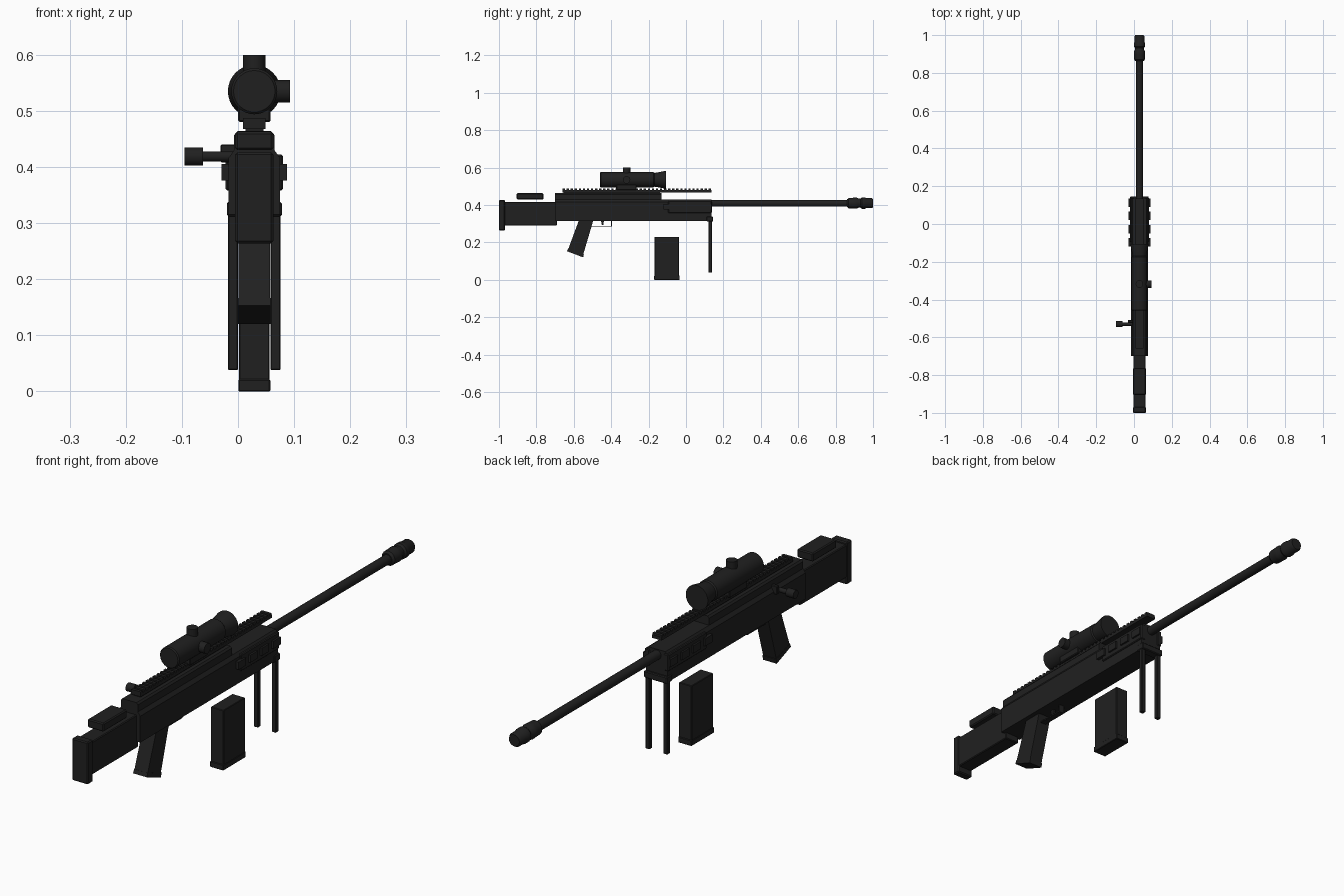
import bpy, bmesh, math
from mathutils import Vector, Matrix

if "Cube" in bpy.data.objects:
    bpy.data.objects.remove(bpy.data.objects["Cube"])

CX = 0.029  # centre line of the gun body


def material(name, v):
    m = bpy.data.materials.new(name)
    m.diffuse_color = (v, v, v, 1)
    m.use_nodes = True
    m.node_tree.nodes["Principled BSDF"].inputs["Base Color"].default_value = m.diffuse_color
    return m


BLACK = material("gunmetal black", 0.0145)


def finish(name, bm, smooth=False):
    bmesh.ops.recalc_face_normals(bm, faces=bm.faces)
    me = bpy.data.meshes.new(name)
    bm.to_mesh(me)
    bm.free()
    me.materials.append(BLACK)
    ob = bpy.data.objects.new(name, me)
    bpy.context.collection.objects.link(ob)
    if smooth:
        bpy.ops.object.select_all(action='DESELECT')
        ob.select_set(True)
        bpy.context.view_layer.objects.active = ob
        bpy.ops.object.shade_smooth_by_angle(angle=math.radians(35))
    return ob


def add_box(bm, x0, x1, y0, y1, z0, z1):
    m = Matrix.Translation(((x0 + x1) / 2, (y0 + y1) / 2, (z0 + z1) / 2)) \
        @ Matrix.Diagonal((x1 - x0, y1 - y0, z1 - z0, 1))
    bmesh.ops.create_cube(bm, size=1, matrix=m)


def boxes(name, specs, bevel=0.0):
    bm = bmesh.new()
    for s in specs:
        add_box(bm, *s)
    ob = finish(name, bm)
    if bevel:
        b = ob.modifiers.new("edge", 'BEVEL')
        b.width, b.segments = bevel, 1
    return ob


def cbox(hw, y0, y1, z0, z1):
    """Box spec centred on the gun's centre line."""
    return (CX - hw, CX + hw, y0, y1, z0, z1)


def extrude(name, pts, vec):
    bm = bmesh.new()
    f = bm.faces.new([bm.verts.new(p) for p in pts])
    r = bmesh.ops.extrude_face_region(bm, geom=[f])
    bmesh.ops.translate(bm, vec=vec, verts=[g for g in r['geom'] if isinstance(g, bmesh.types.BMVert)])
    return finish(name, bm)


def lathe(name, profile, origin, axis, n=24):
    """Turn (distance, radius) pairs around an axis, ends capped."""
    bm = bmesh.new()
    q = Vector((0, 0, 1)).rotation_difference(Vector(axis))
    rings = []
    for d, r in profile:
        rings.append([bm.verts.new(Vector(origin) + q @ Vector((
            r * math.cos(2 * math.pi * i / n), r * math.sin(2 * math.pi * i / n), d)))
            for i in range(n)])
    for a, b in zip(rings, rings[1:]):
        for i in range(n):
            bm.faces.new((a[i], a[(i + 1) % n], b[(i + 1) % n], b[i]))
    bm.faces.new(rings[0])
    bm.faces.new(rings[-1])
    return finish(name, bm, True)


# Stock, butt plate and cheek rest
boxes("stock", [cbox(0.031, -0.975, -0.69, 0.29, 0.417)], 0.003)
boxes("butt_plate", [cbox(0.034, -1.0, -0.968, 0.264, 0.426)], 0.004)
boxes("cheek_rest", [cbox(0.034, -0.905, -0.762, 0.43, 0.463)], 0.004)

# Receiver: stepped cross-section with chamfered shoulders
half = [(0.046, 0.315), (0.046, 0.416), (0.036, 0.43)]
sec = half + [(-x, z) for x, z in reversed(half)]
extrude("receiver", [(CX + x, -0.70, z) for x, z in sec], (0, 0.835, 0))
top = [(0.036, 0.425), (0.036, 0.457), (0.03, 0.464)]
sec = top + [(-x, z) for x, z in reversed(top)]
extrude("upper_receiver", [(CX + x, -0.70, z) for x, z in sec], (0, 0.57, 0))

# Fore-end side plates with ribbed rails
plates, ribs = [], []
for s in (-1, 1):
    def side(a, b, y0, y1, z0, z1):
        xs = sorted((CX + s * a, CX + s * b))
        return (xs[0], xs[1], y0, y1, z0, z1)
    plates.append(side(0.03, 0.051, -0.095, 0.138, 0.358, 0.422))
    for k in range(4):
        y = -0.12 + k * 0.07
        ribs.append(side(0.04, 0.058, y, y + 0.045, 0.376, 0.405))
boxes("fore_end_plates", plates, 0.003)
boxes("side_rail_ribs", ribs)

# Top rail with teeth
teeth = [cbox(0.02, -0.66, 0.135, 0.468, 0.48)]
teeth += [cbox(0.02, -0.66 + i * 0.0217, -0.648 + i * 0.0217, 0.478, 0.487) for i in range(37)]
boxes("top_rail", teeth)
boxes("rail_riser", [cbox(0.016, -0.655, -0.14, 0.46, 0.47)])

# Barrel and muzzle brake
lathe("barrel", [(0, 0.018), (0.76, 0.018)], (CX, 0.12, 0.409), (0, 1, 0))
lathe("muzzle_brake", [(0, 0.021), (0.008, 0.028), (0.035, 0.029), (0.05, 0.03), (0.062, 0.024),
                       (0.07, 0.024), (0.078, 0.03), (0.095, 0.03), (0.1, 0.027), (0.13, 0.027),
                       (0.138, 0.022)], (CX, 0.862, 0.41), (0, 1, 0))

# Scope, turrets and mount
lathe("scope_tube", [(0, 0.037), (0.004, 0.041), (0.285, 0.041), (0.29, 0.037), (0.3, 0.038),
                     (0.345, 0.047), (0.352, 0.047)], (CX, -0.459, 0.535), (0, 1, 0), 32)
lathe("top_turret", [(0, 0.02), (0.065, 0.02)], (CX, -0.318, 0.535), (0, 0, 1))
lathe("side_turret", [(0, 0.02), (0.064, 0.02)], (CX, -0.318, 0.535), (1, 0, 0))
boxes("scope_mount", [cbox(0.029, -0.373, -0.265, 0.48, 0.51)], 0.003)

# Pistol grip, slanted, with a base cap
hw = 0.028
extrude("grip", [(CX - hw, y, z) for y, z in
                 [(-0.572, 0.32), (-0.495, 0.32), (-0.55, 0.134), (-0.63, 0.163)]], (2 * hw, 0, 0))
extrude("grip_base", [(CX - hw - 0.001, y, z) for y, z in
                      [(-0.63, 0.167), (-0.546, 0.138), (-0.55, 0.12), (-0.636, 0.153)]],
        (2 * hw + 0.002, 0, 0))

# Trigger and guard
boxes("trigger_guard", [cbox(0.012, -0.51, -0.395, 0.284, 0.289),
                        cbox(0.012, -0.4, -0.395, 0.284, 0.32)])
extrude("trigger", [(CX - 0.005, y, z) for y, z in
                    [(-0.455, 0.32), (-0.438, 0.32), (-0.442, 0.293), (-0.45, 0.293)]], (0.01, 0, 0))

# Detached magazine standing below
boxes("magazine", [cbox(0.027, -0.168, -0.037, 0.015, 0.23)], 0.002)
boxes("magazine_base", [cbox(0.0285, -0.171, -0.034, 0.0, 0.022)], 0.002)

# Bipod: cross bar and two straight legs
boxes("bipod_bar", [cbox(0.049, 0.11, 0.145, 0.312, 0.338)], 0.003)
boxes("bipod_legs", [(CX + s * 0.038 - 0.009, CX + s * 0.038 + 0.009, 0.121, 0.138, 0.038, 0.32)
                     for s in (-1, 1)], 0.002)

# Bolt handle on the left side
lathe("bolt_handle", [(0, 0.009), (0.062, 0.009), (0.062, 0.016), (0.095, 0.016)],
      (0.0, -0.53, 0.419), (-1, 0, 0))
boxes("bolt_flange", [(-0.031, 0.0, -0.522, -0.508, 0.408, 0.44)], 0.002)
